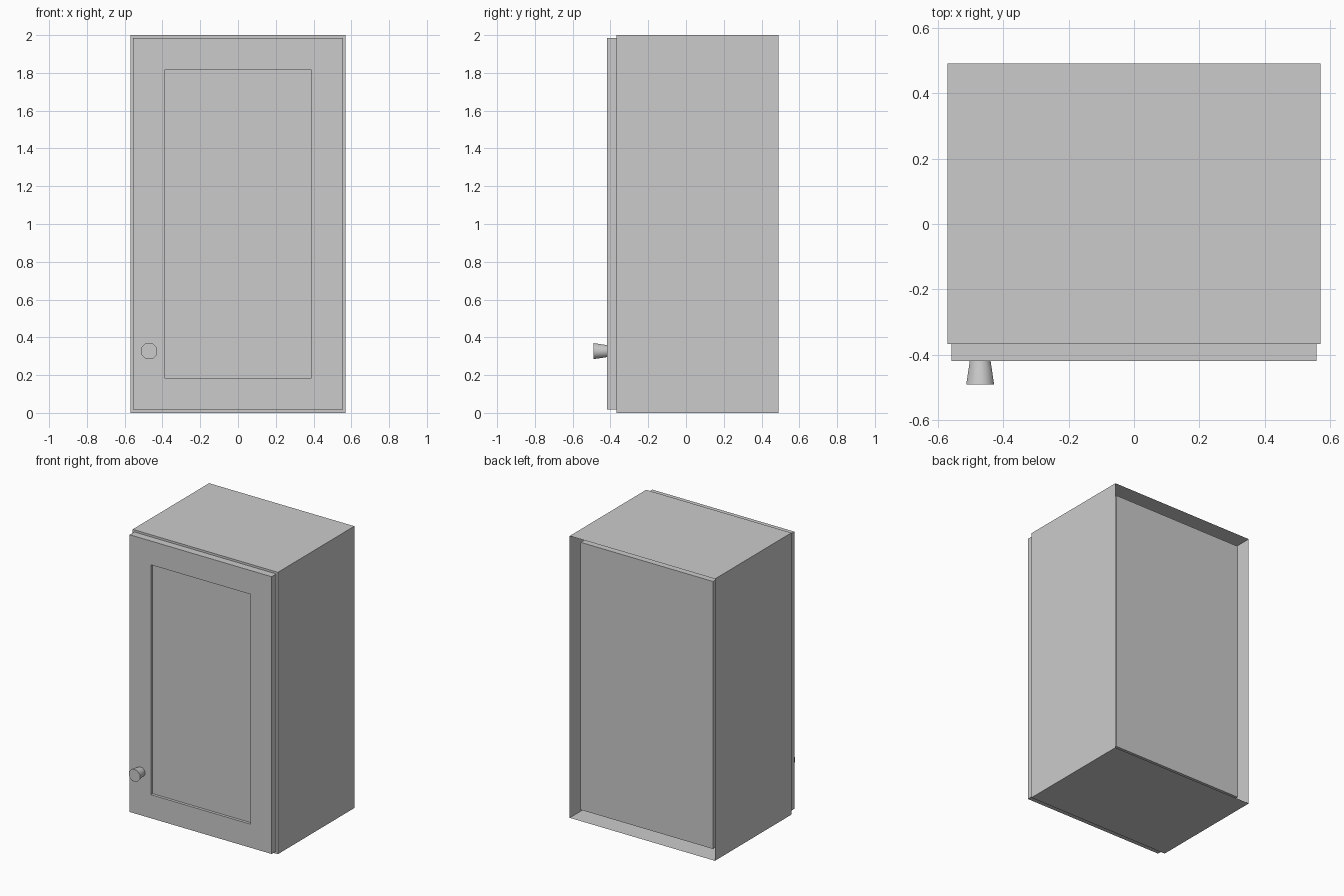
import bpy, bmesh
from mathutils import Matrix, Vector

cube = bpy.data.objects.get("Cube")
if cube:
    bpy.data.objects.remove(cube, do_unlink=True)

# One flat colour for the whole cabinet
paint = bpy.data.materials.new("light_grey")
paint.use_nodes = True
GREY = (0.6, 0.6, 0.6, 1)
paint.diffuse_color = GREY
paint.node_tree.nodes["Principled BSDF"].inputs["Base Color"].default_value = GREY

WIDTH, HEIGHT, BACK, FRONT = 0.57, 2, 0.49, -0.367
WALL = 0.051


def make_object(name, bm):
    bmesh.ops.recalc_face_normals(bm, faces=bm.faces)
    mesh = bpy.data.meshes.new(name)
    bm.to_mesh(mesh)
    bm.free()
    mesh.materials.append(paint)
    obj = bpy.data.objects.new(name, mesh)
    bpy.context.collection.objects.link(obj)
    return obj


def box(low, high):
    low, high = Vector(low), Vector(high)
    bm = bmesh.new()
    bmesh.ops.create_cube(bm, size=1, matrix=Matrix.Translation((low + high) / 2)
                          @ Matrix.Diagonal((*(high - low), 1)))
    return bm


# Outer shell, open at the back
bm = box((-WIDTH, FRONT, 0), (WIDTH, BACK, HEIGHT))
back = max(bm.faces, key=lambda f: f.normal.y)
bmesh.ops.delete(bm, geom=[back], context="FACES_ONLY")
make_object("outer_shell", bm)

# Inner compartment, set in from the shell on every side
bm = box((-WIDTH + WALL, FRONT + 0.002, WALL), (WIDTH - WALL, BACK - WALL, HEIGHT - WALL))
make_object("inner_compartment", bm)

# Door with a sunken centre panel
bm = box((-0.557, -0.419, 0.018), (0.557, FRONT, 1.985))
front = min(bm.faces, key=lambda f: f.normal.y)
bmesh.ops.inset_region(bm, faces=[front], thickness=0.1)
for v in front.verts:
    v.co.x = 0.39 if v.co.x > 0 else -0.39
    v.co.z = 1.816 if v.co.z > 1 else 0.185
panel = bmesh.ops.extrude_discrete_faces(bm, faces=[front])["faces"][0]
bmesh.ops.translate(bm, verts=panel.verts, vec=(0, 0.02, 0))
make_object("door", bm)

# Flared knob
bm = bmesh.new()
bmesh.ops.create_cone(bm, cap_ends=True, segments=8, radius1=0.034, radius2=0.046, depth=0.074)
bmesh.ops.transform(bm, verts=bm.verts, matrix=Matrix.Translation((-0.47, -0.453, 0.327))
                    @ Matrix.Rotation(1.5708, 4, "X") @ Matrix.Rotation(0.3927, 4, "Z"))
knob = make_object("door_knob", bm)
bpy.context.view_layer.objects.active = knob
knob.select_set(True)
bpy.ops.object.shade_smooth_by_angle(angle=0.87)
